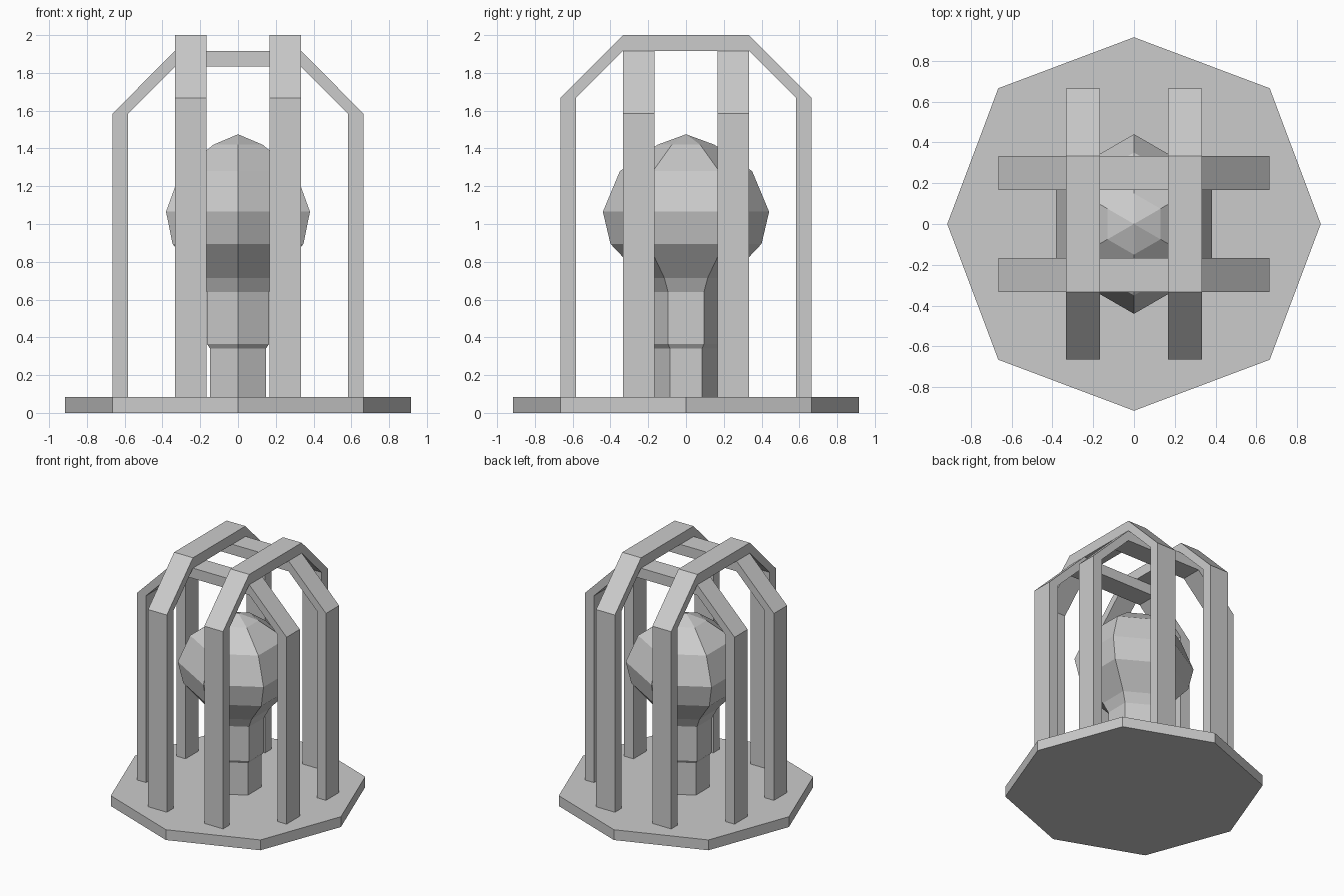
import bpy, bmesh, math
from mathutils import Matrix, Vector

cube = bpy.data.objects.get("Cube")
if cube:
    bpy.data.objects.remove(cube, do_unlink=True)

grey = bpy.data.materials.new("plain grey")
grey.use_nodes = True
grey.diffuse_color = (0.6, 0.6, 0.6, 1)
grey.node_tree.nodes["Principled BSDF"].inputs["Base Color"].default_value = (0.6, 0.6, 0.6, 1)


def finish(name, bm):
    bmesh.ops.recalc_face_normals(bm, faces=bm.faces)
    mesh = bpy.data.meshes.new(name)
    bm.to_mesh(mesh)
    bm.free()
    mesh.materials.append(grey)
    obj = bpy.data.objects.new(name, mesh)
    bpy.context.collection.objects.link(obj)
    return obj


def prism(name, outline, depth, matrix=Matrix()):
    """Extrude a closed outline of 3D points along depth."""
    bm = bmesh.new()
    face = bm.faces.new([bm.verts.new(p) for p in outline])
    ext = bmesh.ops.extrude_face_region(bm, geom=[face])
    moved = [v for v in ext["geom"] if isinstance(v, bmesh.types.BMVert)]
    bmesh.ops.translate(bm, verts=moved, vec=Vector(depth))
    bm.transform(matrix)
    return finish(name, bm)


def lathe(name, profile, sides):
    """Closed faceted solid of revolution with a corner on +y."""
    bm = bmesh.new()
    rings = []
    for r, z in profile:
        rings.append([bm.verts.new((r * math.sin(2 * math.pi * i / sides),
                                    r * math.cos(2 * math.pi * i / sides), z))
                      for i in range(sides)])
    for low, high in zip(rings, rings[1:]):
        for i in range(sides):
            j = (i + 1) % sides
            bm.faces.new((low[i], low[j], high[j], high[i]))
    bm.faces.new(rings[0])
    bm.faces.new(rings[-1])
    bmesh.ops.remove_doubles(bm, verts=bm.verts, dist=0.0001)
    return finish(name, bm)


# Eight-sided base plate
BASE_TOP = 0.083
tip, corner = 0.915, 0.665
plate = [(tip, 0, 0), (corner, corner, 0), (0, tip, 0), (-corner, corner, 0),
         (-tip, 0, 0), (-corner, -corner, 0), (0, -tip, 0), (corner, -corner, 0)]
prism("base_plate", plate, (0, 0, BASE_TOP))

# Six-sided bulb with its neck and foot
lathe("bulb", [(0.17, BASE_TOP), (0.17, 0.34), (0.19, 0.365), (0.19, 0.64),
               (0.23, 0.715), (0.40, 0.895), (0.44, 1.065), (0.35, 1.28),
               (0.15, 1.42), (0, 1.475)], 6)


# Cage arches: the lower pair spans x, the upper pair spans y
def arch(name, top, offset, turn):
    half = [(0.665, BASE_TOP), (0.665, top - 0.333), (0.333, top)]
    inner = [(0.333, top - 0.083), (0.583, top - 0.333), (0.583, BASE_TOP)]
    outline = (half + [(-x, z) for x, z in reversed(half)]
               + [(-x, z) for x, z in reversed(inner)] + inner[::-1][::-1])
    points = [(x, offset - 0.083, z) for x, z in outline]
    prism(name, points, (0, 0.167, 0), Matrix.Rotation(turn, 4, "Z"))


for side, offset in (("a", 0.25), ("b", -0.25)):
    arch("lower_cage_arch_" + side, 1.917, offset, 0)
    arch("upper_cage_arch_" + side, 2.0, offset, math.pi / 2)
